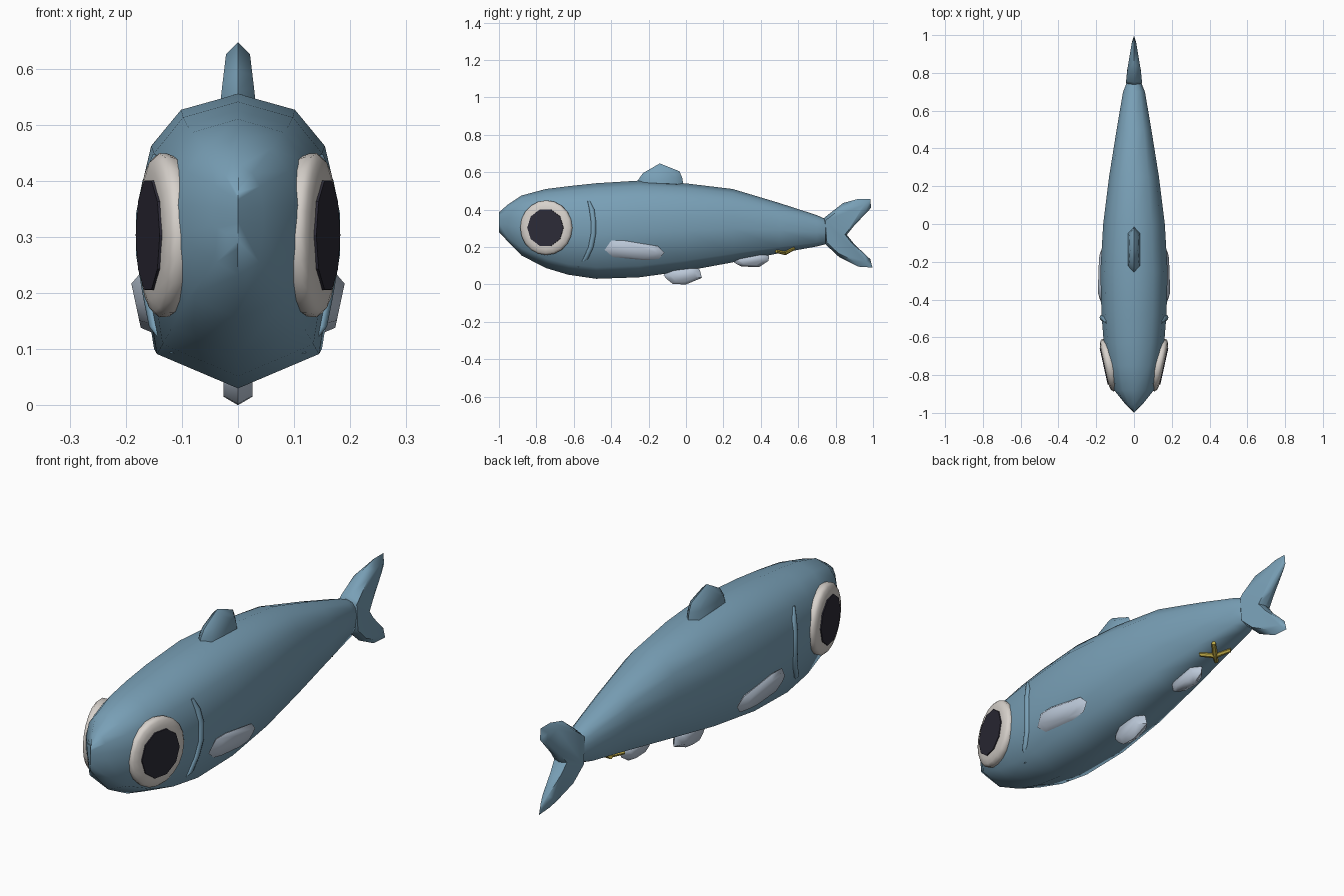
import bpy, bmesh, math
from mathutils import Vector, Matrix
from mathutils.bvhtree import BVHTree

if "Cube" in bpy.data.objects:
    bpy.data.objects.remove(bpy.data.objects["Cube"])


def material(name, rgb):
    m = bpy.data.materials.new(name)
    m.diffuse_color = (*rgb, 1)
    m.use_nodes = True
    m.node_tree.nodes["Principled BSDF"].inputs["Base Color"].default_value = m.diffuse_color
    return m


BLUE = material("fish blue", (0.19, 0.35, 0.47))
PALE = material("pale fin", (0.50, 0.58, 0.69))
WHITE = material("eye white", (0.68, 0.64, 0.60))
DARK = material("pupil dark", (0.025, 0.023, 0.037))
GOLD = material("gold", (0.50, 0.39, 0.06))


def finish(name, bm, mat, angle=50, matrix=None):
    if matrix:
        bm.transform(matrix)
    bmesh.ops.remove_doubles(bm, verts=bm.verts, dist=0.0005)
    bmesh.ops.recalc_face_normals(bm, faces=bm.faces)
    me = bpy.data.meshes.new(name)
    bm.to_mesh(me)
    bm.free()
    me.materials.append(mat)
    ob = bpy.data.objects.new(name, me)
    bpy.context.collection.objects.link(ob)
    bpy.ops.object.select_all(action='DESELECT')
    ob.select_set(True)
    bpy.context.view_layer.objects.active = ob
    bpy.ops.object.shade_smooth_by_angle(angle=math.radians(angle))
    return ob


def loft(rings):
    """Skin closed rings of points and cap both ends."""
    bm = bmesh.new()
    rows = [[bm.verts.new(p) for p in r] for r in rings]
    n = len(rows[0])
    for a, b in zip(rows, rows[1:]):
        for i in range(n):
            bm.faces.new((a[i], a[(i + 1) % n], b[(i + 1) % n], b[i]))
    bm.faces.new(rows[0])
    bm.faces.new(rows[-1][::-1])
    return bm


def lens(outline, thick, scale=0.7, centre=None):
    """Fin: sharp rim in the yz plane, swelling to a flat on each side."""
    cy, cz = centre or [sum(p[k] for p in outline) / len(outline) for k in (0, 1)]
    inner = [(cy + (y - cy) * scale, cz + (z - cz) * scale) for y, z in outline]
    return loft([[(-thick(y, z), y, z) for y, z in inner],
                 [(0, y, z) for y, z in outline],
                 [(thick(y, z), y, z) for y, z in inner]])


# Body: (y, half width, bottom, top)
stations = [(-1, 0.0, .28, .385), (-.955, .045, .232, .425), (-.88, .105, .155, .475),
            (-.75, .14, .088, .51), (-.63, .160, .052, .525), (-.48, .172, .03, .541),
            (-.25, .178, .038, .555), (0, .163, .072, .54), (.25, .132, .118, .51),
            (.5, .092, .167, .435), (.70, .058, .203, .37), (.745, .04, .215, .35)]
side = [(0, 1), (.57, .945), (.87, .82), (1, .63), (1, .46), (.84, .12)]
section = side + [(0, 0)] + [(-x, t) for x, t in side[:0:-1]]
bm = loft([[(x * w, y, b + t * (h - b)) for x, t in section] for y, w, b, h in stations])
bmesh.ops.recalc_face_normals(bm, faces=bm.faces)
tree = BVHTree.FromBMesh(bm)
finish("body", bm, BLUE, 60)


def skin(y, z):
    """Half width of the body surface at a point of the side."""
    hit = tree.ray_cast(Vector((1, y, z)), Vector((-1, 0, 0)))[0]
    return hit.x if hit else 0.0


# Tail fin: forked, thinner towards the tips
tail = [(.735, .35), (.75, .365), (.84, .435), (.92, .457), (.985, .457), (.99, .41),
        (.90, .315), (.86, .265), (.90, .215), (.985, .135), (.997, .09), (.92, .095),
        (.82, .145), (.745, .215)]
finish("tail_fin", lens(tail, lambda y, z: max(.006, .042 - .17 * max(0, y - .78)), .84, (.795, .275)), BLUE, 60)

# Dorsal fin: wide at the base, narrowing to a ridge
dorsal = [(-.26, .53), (-.255, .56), (-.23, .595), (-.14, .647), (-.035, .605),
          (-.02, .57), (-.012, .52)]
finish("dorsal_fin", lens(dorsal, lambda y, z: .031 - .12 * max(0, z - .545), .7), BLUE, 60)

# Belly fins
front_belly = [(-.12, .05), (-.105, .03), (-.07, .002), (.0, 0), (.085, .035),
               (.075, .075), (.05, .1), (-.08, .09)]
rear_belly = [(.25, .13), (.26, .115), (.295, .096), (.39, .092), (.44, .125),
              (.445, .15), (.42, .175), (.28, .155)]
for name, shape in (("front_belly_fin", front_belly), ("rear_belly_fin", rear_belly)):
    finish(name, lens(shape, lambda y, z: .026, .68), PALE, 60)

# Parts mirrored on both sides
pectoral = [(-.435, .185), (-.40, .235), (-.33, .235), (-.15, .205), (-.115, .17),
            (-.145, .135), (-.22, .128), (-.39, .145)]
gill = [(-.52, .447), (-.503, .40), (-.495, .34), (-.495, .27), (-.508, .20), (-.535, .14), (-.573, .092)]
for s, label in ((1, "right"), (-1, "left")):
    mirror = Matrix.Diagonal((s, 1, 1, 1))

    # Pectoral fin lying along the flank
    pivot = Vector((0, -.27, .185))
    place = (Matrix.Translation(Vector((skin(-.27, .185) + .002, -.27, .185)))
             @ Matrix.Rotation(math.radians(12), 4, 'Y') @ Matrix.Translation(-pivot))
    finish(label + "_pectoral_fin", lens(pectoral, lambda y, z: .018, .75), PALE, 60, mirror @ place)

    # Gill ridge: tapered tube on the skin
    rings = []
    for i, (y, z) in enumerate(gill):
        r = .007 if i in (0, len(gill) - 1) else .014
        rings.append([(skin(y, z) + .8 * r * math.sin(a), y + r * math.cos(a), z)
                      for a in (k * math.tau / 8 for k in range(8))])
    finish(label + "_gill", loft(rings), BLUE, 60, mirror)

    # Eye: low rounded disc with a dark plate, turned slightly forward
    turn = (mirror @ Matrix.Translation((.137, -.747, .303))
            @ Matrix.Rotation(math.radians(-12.5), 4, 'Z'))

    def disc(rows, n):
        return loft([[(x, r * math.cos(a), r * math.sin(a) * 1.03)
                      for a in (k * math.tau / n for k in range(n))] for x, r in rows])

    finish(label + "_eye", disc([(-.04, .13), (-.012, .141), (.003, .142), (.013, .132),
                                 (.019, .112), (.021, .09)], 20), WHITE, 50, turn)
    finish(label + "_pupil", disc([(.018, .1), (.0245, .099)], 10), DARK, 30, turn)

# Gold cross under the tail: four diagonal arms following the keel
bm = bmesh.new()
for k in range(4):
    a = math.radians(45 + 90 * k)
    d = Vector((math.cos(a), math.sin(a), 0))
    n = Vector((-d.y, d.x, 0))
    tip = Vector((0, .53, .168)) + d * .066 + Vector((0, 0, .016 + .010 * d.y))
    rows = []
    for c, r in ((Vector((0, .53, .168)), .012), (tip, .009)):
        rows.append([bm.verts.new(c + n * r * math.cos(t) + Vector((0, 0, r * math.sin(t))))
                     for t in (j * math.tau / 6 for j in range(6))])
    for j in range(6):
        bm.faces.new((rows[0][j], rows[0][(j + 1) % 6], rows[1][(j + 1) % 6], rows[1][j]))
    bm.faces.new(rows[1])
    bm.faces.new(rows[0][::-1])
finish("gold_cross", bm, GOLD, 40)
